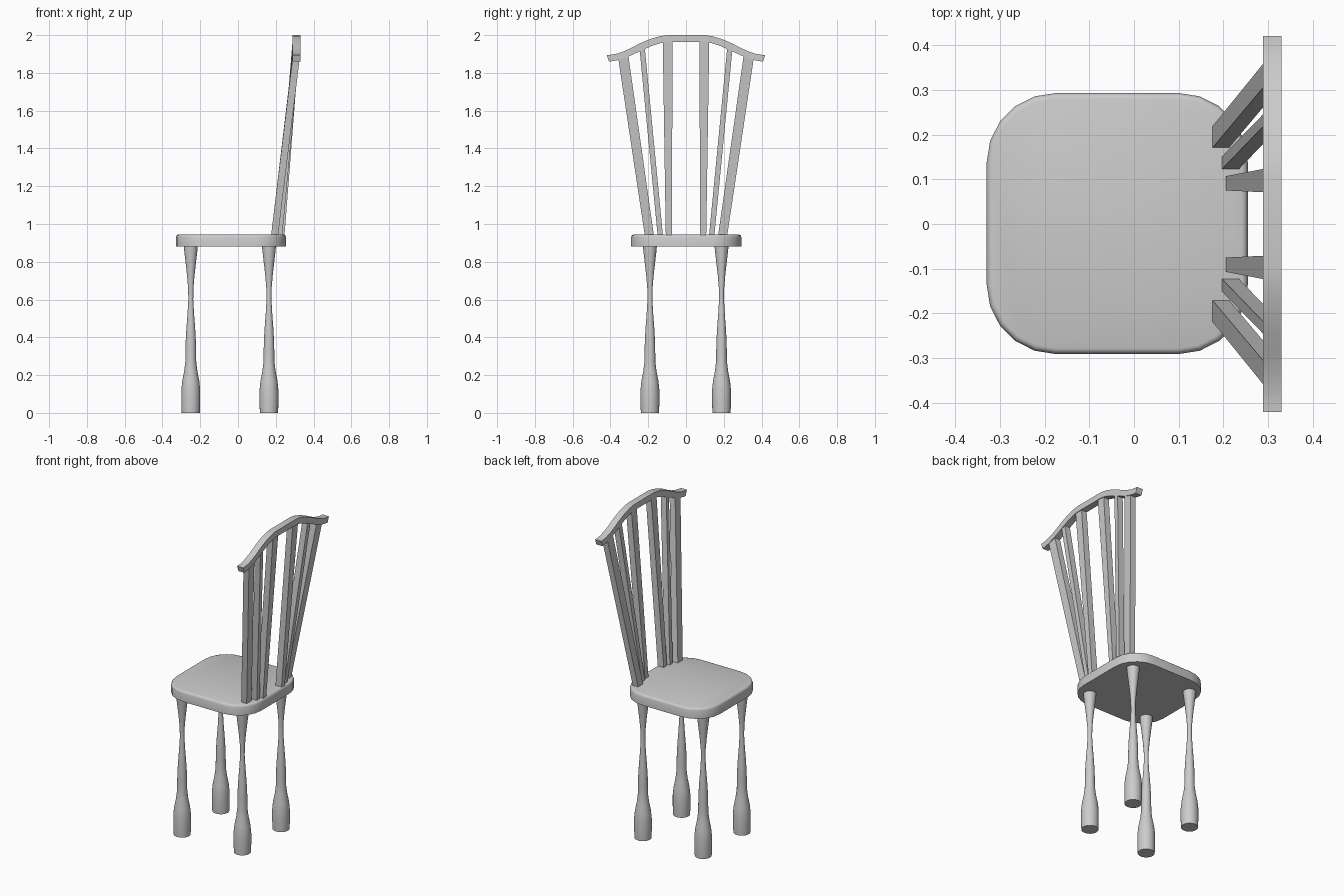
import bpy, bmesh, math

if "Cube" in bpy.data.objects:
    bpy.data.objects.remove(bpy.data.objects["Cube"])


def finish(name, bm, angle=None):
    bmesh.ops.recalc_face_normals(bm, faces=bm.faces)
    mesh = bpy.data.meshes.new(name)
    bm.to_mesh(mesh)
    bm.free()
    ob = bpy.data.objects.new(name, mesh)
    bpy.context.collection.objects.link(ob)
    if angle:
        bpy.ops.object.select_all(action='DESELECT')
        ob.select_set(True)
        bpy.context.view_layer.objects.active = ob
        bpy.ops.object.shade_smooth_by_angle(angle=math.radians(angle))
    return ob


def loft(bm, rings):
    """Skin closed rings of points and cap both ends."""
    rows = [[bm.verts.new(p) for p in ring] for ring in rings]
    for a, b in zip(rows, rows[1:]):
        for i in range(len(a)):
            j = (i + 1) % len(a)
            bm.faces.new((a[i], a[j], b[j], b[i]))
    bm.faces.new(rows[0])
    bm.faces.new(rows[-1])


def rounded_square(inset, z, half=0.292, radius=0.155, steps=5):
    cx, cy, c, pts = -0.0375, 0.001, half - radius, []
    for k, (sx, sy) in enumerate(((1, 1), (-1, 1), (-1, -1), (1, -1))):
        for i in range(steps + 1):
            a = math.pi / 2 * (k + i / steps)
            pts.append((cx + sx * c + (radius - inset) * math.cos(a),
                        cy + sy * c + (radius - inset) * math.sin(a), z))
    return pts


# Seat with softened top rim
bm = bmesh.new()
loft(bm, [rounded_square(i, z) for i, z in
          ((0, 0.88), (0, 0.93), (0.003, 0.938), (0.007, 0.942), (0.013, 0.944))])
finish("seat", bm, 35)

# Turned legs
leg_profile = [(0.048, 0), (0.050, 0.05), (0.050, 0.12), (0.045, 0.17), (0.035, 0.22),
               (0.029, 0.27), (0.028, 0.33), (0.027, 0.38), (0.023, 0.45),
               (0.017, 0.53), (0.013, 0.60), (0.014, 0.66), (0.020, 0.73),
               (0.028, 0.80), (0.035, 0.86), (0.037, 0.885)]
N = 24
for end, x in (("left", -0.25), ("right", 0.164)):
    for row, y in (("front", -0.191), ("back", 0.188)):
        bm = bmesh.new()
        loft(bm, [[(x + r * math.cos(2 * math.pi * i / N),
                    y + r * math.sin(2 * math.pi * i / N), z) for i in range(N)]
                  for r, z in leg_profile])
        finish(f"{row}_{end}_leg", bm, 40)

# Curved top rail: half profiles (y, z) of upper and lower edges
upper = [(0, 2.0), (0.10, 2.0), (0.14, 1.994), (0.19, 1.979), (0.245, 1.956),
         (0.29, 1.932), (0.33, 1.914), (0.37, 1.901), (0.40, 1.896), (0.42, 1.895)]
lower = [(0, 1.963), (0.095, 1.963), (0.13, 1.959), (0.175, 1.945), (0.228, 1.922),
         (0.275, 1.900), (0.315, 1.882), (0.36, 1.868), (0.39, 1.862), (0.408, 1.860)]
pairs = list(zip(upper, lower))
rail = [((-u[0], u[1]), (-l[0], l[1])) for u, l in reversed(pairs[1:])] + pairs
bm = bmesh.new()
loft(bm, [[(0.288, *u), (0.33, *u), (0.33, *l), (0.288, *l)] for u, l in rail])
finish("top_rail", bm, 35)


def rail_height(y):
    for (y0, z0), (y1, z1) in zip(lower, lower[1:]):
        if y0 <= y <= y1:
            return z0 + (z1 - z0) * (y - y0) / (y1 - y0)


# Fanned back slats: bottom y range, top y range, bottom x range
slats = {"outer": ((0.170, 0.218), (0.305, 0.358), (0.175, 0.212)),
         "middle": ((0.122, 0.150), (0.218, 0.245), (0.196, 0.234)),
         "inner": ((0.075, 0.107), (0.071, 0.123), (0.205, 0.246))}
for name, (b, t, bx) in slats.items():
    for side, s in (("front", -1), ("back", 1)):
        bm = bmesh.new()
        zt = [rail_height(y) + 0.004 for y in t]
        loft(bm, [[(bx[0], s * b[0], 0.938), (bx[1], s * b[0], 0.938),
                   (bx[1], s * b[1], 0.938), (bx[0], s * b[1], 0.938)],
                  [(0.2885, s * t[0], zt[0]), (0.326, s * t[0], zt[0]),
                   (0.326, s * t[1], zt[1]), (0.2885, s * t[1], zt[1])]])
        finish(f"{name}_{side}_slat", bm)
